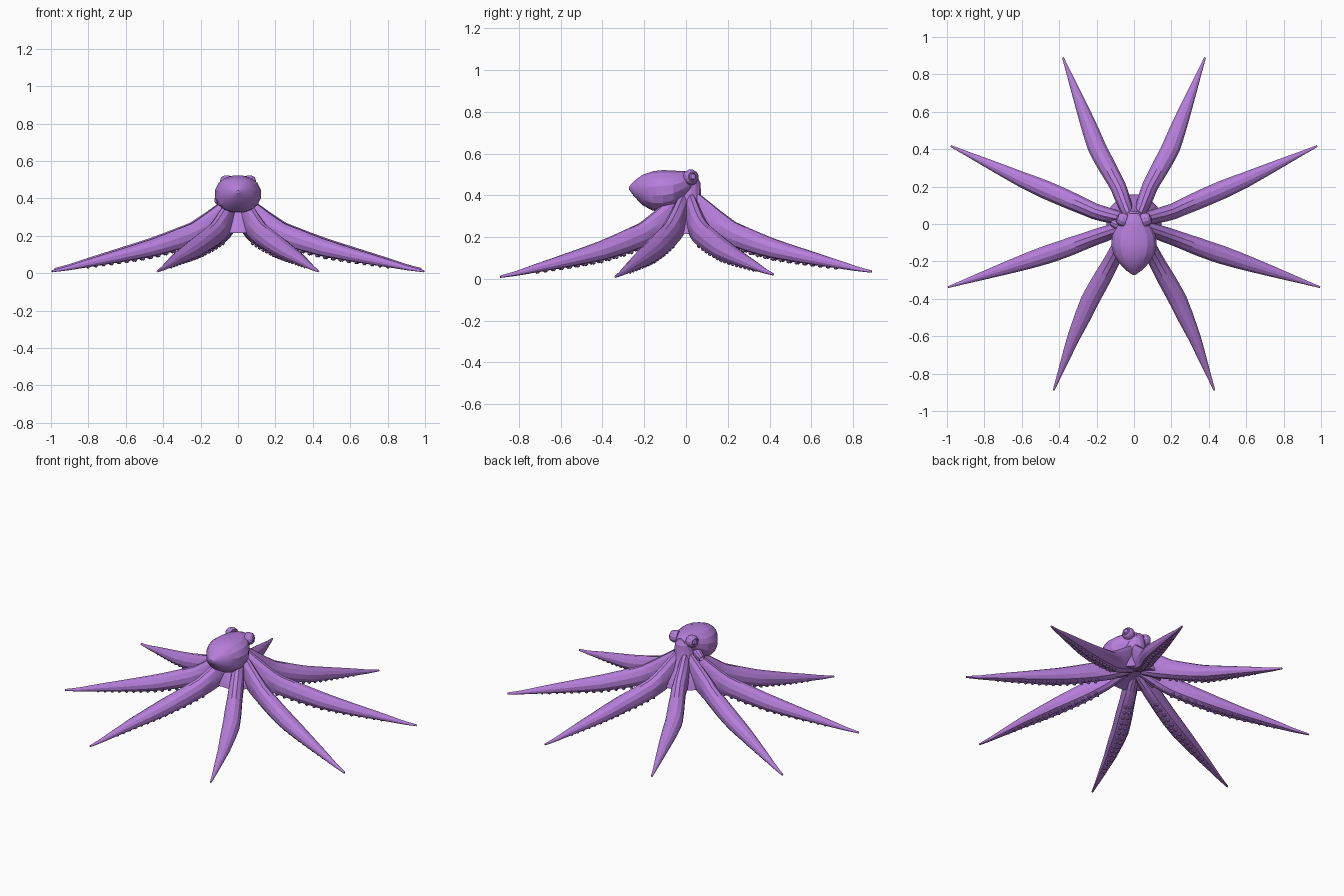
import bpy, bmesh
from math import sin, cos, pi, copysign
from mathutils import Vector

cube = bpy.data.objects.get("Cube")
if cube:
    bpy.data.objects.remove(cube, do_unlink=True)

purple = bpy.data.materials.new("soft purple")
purple.use_nodes = True
purple.diffuse_color = (0.47, 0.21, 0.71, 1)
shader = purple.node_tree.nodes["Principled BSDF"]
shader.inputs["Base Color"].default_value = purple.diffuse_color
shader.inputs["Roughness"].default_value = 0.7


def finish(name, bm):
    bmesh.ops.recalc_face_normals(bm, faces=bm.faces)
    mesh = bpy.data.meshes.new(name)
    bm.to_mesh(mesh)
    bm.free()
    mesh.materials.append(purple)
    obj = bpy.data.objects.new(name, mesh)
    bpy.context.collection.objects.link(obj)
    bpy.context.view_layer.objects.active = obj
    obj.select_set(True)
    bpy.ops.object.shade_smooth_by_angle(angle=pi / 9)
    obj.select_set(False)
    return obj


def loft(name, rings):
    """Skin a list of equal-length point rings and cap both ends."""
    bm = bmesh.new()
    rows = [[bm.verts.new(p) for p in ring] for ring in rings]
    n = len(rows[0])
    for a, b in zip(rows, rows[1:]):
        for i in range(n):
            j = (i + 1) % n
            bm.faces.new((a[i], a[j], b[j], b[i]))
    bm.faces.new(rows[0])
    bm.faces.new(rows[-1])
    return finish(name, bm)


def oval(center, u, v, ru, rv, n=14, power=1.0, floor=-1.0):
    ring = []
    for i in range(n):
        a = 2 * pi * (i + 0.5) / n
        c, s = cos(a), sin(a)
        c = copysign(abs(c) ** power, c)
        s = max(copysign(abs(s) ** power, s), floor)
        ring.append(Vector(center) + Vector(u) * ru * c + Vector(v) * rv * s)
    return ring


def mix(table, t):
    """Interpolate rows of (position, values...)."""
    for a, b in zip(table, table[1:]):
        if t <= b[0]:
            f = (t - a[0]) / (b[0] - a[0])
            return [p + (q - p) * f for p, q in zip(a[1:], b[1:])]
    return table[-1][1:]


X, Y, Z = Vector((1, 0, 0)), Vector((0, 1, 0)), Vector((0, 0, 1))

# Mantle: egg-shaped body leaning forward (y, height, half width, half height)
mantle = [(-.272, .435, .008, .008), (-.25, .432, .04, .036), (-.21, .426, .08, .073),
          (-.16, .421, .112, .096), (-.11, .423, .124, .1), (-.06, .43, .118, .09),
          (-.02, .445, .096, .073), (.02, .462, .066, .053), (.055, .465, .03, .035)]
loft("mantle", [oval((0, y, z), X, Z, rx, rz, 16, .9) for y, z, rx, rz in mantle])

# Neck flaring into the web between the arms (height, y, radius)
neck = [(.5, .015, .035), (.46, .015, .055), (.4, .012, .062), (.35, .01, .08),
        (.3, .01, .108), (.25, .01, .14), (.215, .01, .15), (.235, .01, .09), (.25, .01, .02)]
loft("neck_web", [oval((0, y, z), X, Y, r, r, 16) for z, y, r in neck])

# Arm profile by fraction of length (fraction, height, half width, half height)
profile = [(0, .325, .03, .10), (.06, .29, .038, .095), (.13, .25, .043, .083),
           (.22, .205, .045, .066), (.33, .168, .05, .06), (.45, .132, .051, .052),
           (.55, .108, .046, .044), (.66, .083, .037, .035), (.8, .052, .024, .023),
           (.92, .024, .012, .012), (1, .01, .005, .006)]
# Arm paths for one side: middle points and tip in plan, tip lift
arms = {
    "front": ([(.03, -.03), (.12, -.2), (.232, -.4), (.325, -.61), (.43, -.89)], 0),
    "side_front": ([(.03, -.01), (.2, -.068), (.4, -.142), (.6, -.208), (.995, -.338)], 0),
    "side_back": ([(.03, .02), (.2, .063), (.4, .152), (.6, .238), (.98, .417)], .012),
    "back": ([(.025, .04), (.085, .2), (.195, .4), (.27, .6), (.38, .89)], .025),
}


def build_arm(name, plan, lift, side):
    pts = [Vector((side * x, y, 0)) for x, y in plan]
    total = (pts[-1] - pts[0]).length
    track = [((p - pts[0]).length / total, p.x, p.y) for p in pts]
    rings, bm = [], bmesh.new()
    steps = 22

    def frame(t):
        x, y = mix(track, t)
        a, b = mix(track, max(t - .08, 0)), mix(track, min(t + .08, 1))
        across = Vector((a[1] - b[1], b[0] - a[0], 0)).normalized()
        z, w, h = mix(profile, t)
        return Vector((x, y, z + lift * t)), across, w, h

    for k in range(steps + 1):
        center, across, w, h = frame(k / steps)
        rings.append(oval(center, across, Z, w, h, 12, 1, -.86))
    loft(name + "_arm", rings)

    # Two rows of suckers along the underside
    for k in range(15):
        center, across, w, h = frame(.2 + .6 * k / 14)
        for row in (-1, 1):
            spot = center + across * w * .3 * row - Z * h * .86
            made = bmesh.ops.create_icosphere(bm, subdivisions=1, radius=.004 + w * .16)
            bmesh.ops.translate(bm, verts=made["verts"], vec=spot)
    finish(name + "_suckers", bm)


for side, label in ((1, "left"), (-1, "right")):
    for place, (plan, lift) in arms.items():
        build_arm(label + "_" + place, plan, lift, side)

    # Raised eye with a rimmed disc facing outwards
    out = Vector((side, .35, .1)).normalized()
    u = out.cross(Z).normalized()
    v = u.cross(out)
    base = Vector((side * .045, .018, .485))
    eye = [(0, .036), (.02, .038), (.036, .033), (.046, .024), (.046, .019),
           (.042, .017), (.05, .012), (.052, .004)]
    loft(label + "_eye", [oval(base + out * d, u, v, r, r, 12) for d, r in eye])

# Siphon: short tube on one side below the eye
axis = Vector((-.8, .35, -.35)).normalized()
u = axis.cross(Z).normalized()
v = u.cross(axis)
tube = [(0, .03), (.04, .026), (.07, .021), (.075, .016), (.06, .01)]
loft("siphon", [oval(Vector((-.055, -.02, .41)) + axis * d, u, v, r, r, 10) for d, r in tube])
